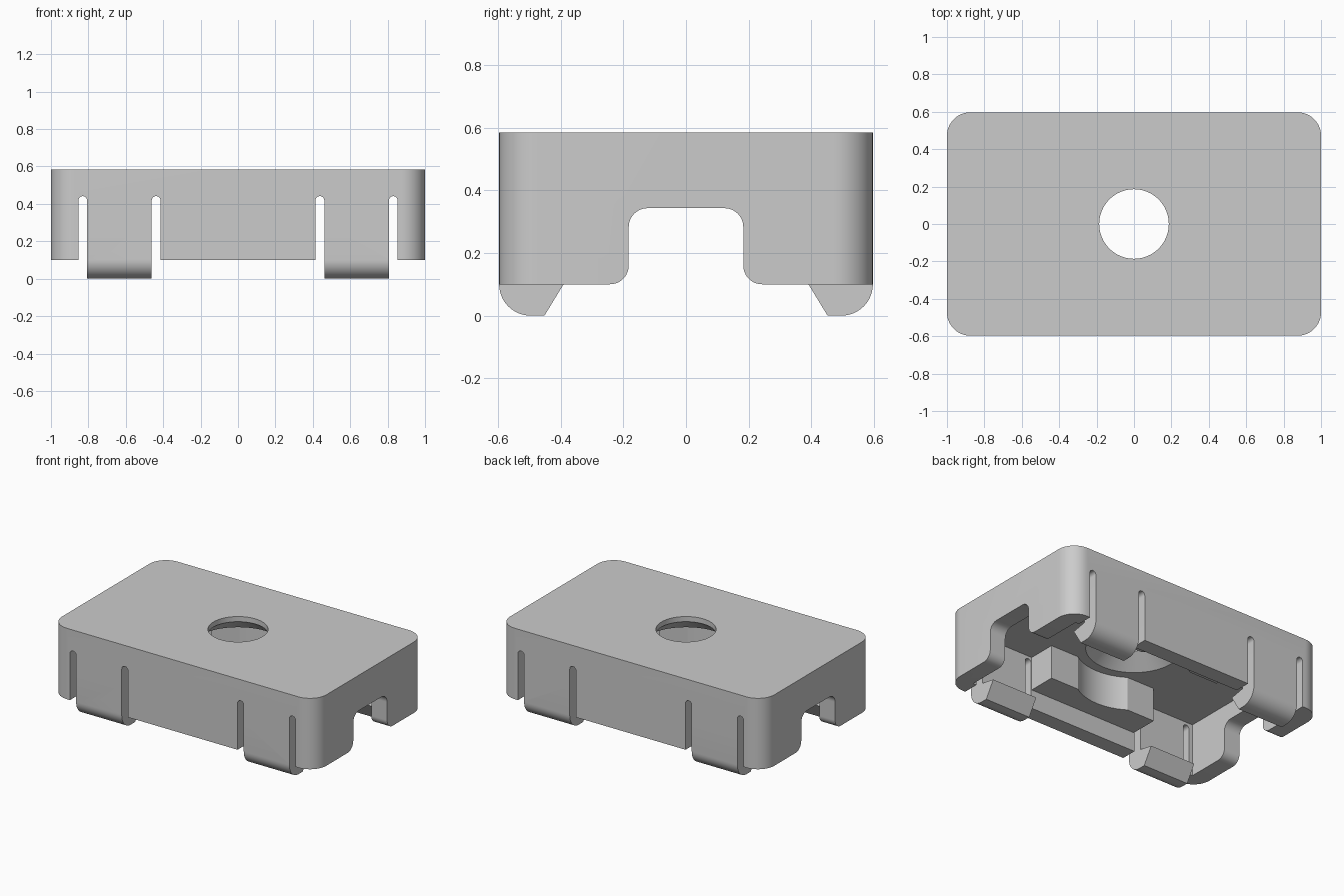
import bpy, bmesh
from math import cos, sin, radians

cube = bpy.data.objects.get("Cube")
if cube:
    bpy.data.objects.remove(cube, do_unlink=True)

grey = bpy.data.materials.new("plain_grey")
grey.use_nodes = True
GREY = (0.6, 0.6, 0.6, 1)
grey.diffuse_color = GREY
grey.node_tree.nodes["Principled BSDF"].inputs["Base Color"].default_value = GREY


def arc(cu, cv, r, start, end, steps=12):
    angles = [radians(start + (end - start) * i / steps) for i in range(steps + 1)]
    return [(cu + r * cos(a), cv + r * sin(a)) for a in angles]


def prism(name, profile, axis, low, high, taper=1.0):
    """Extrude a closed 2D profile along an axis, scaling its far end by taper."""
    place = {"x": lambda u, v, w: (w, u, v),
             "y": lambda u, v, w: (u, w, v),
             "z": lambda u, v, w: (u, v, w)}[axis]
    bm = bmesh.new()
    a = [bm.verts.new(place(u, v, low)) for u, v in profile]
    b = [bm.verts.new(place(u * taper, v * taper, high)) for u, v in profile]
    bm.faces.new(a)
    bm.faces.new(b)
    for i in range(len(a)):
        j = (i + 1) % len(a)
        bm.faces.new((a[i], a[j], b[j], b[i]))
    bmesh.ops.recalc_face_normals(bm, faces=bm.faces)
    mesh = bpy.data.meshes.new(name)
    bm.to_mesh(mesh)
    bm.free()
    mesh.materials.append(grey)
    obj = bpy.data.objects.new(name, mesh)
    bpy.context.collection.objects.link(obj)
    return obj


def rect(u0, u1, v0, v1):
    return [(u0, v0), (u1, v0), (u1, v1), (u0, v1)]


def combine(target, tool, operation):
    """Apply a boolean and discard the tool object."""
    mod = target.modifiers.new(operation.lower(), "BOOLEAN")
    mod.object, mod.operation, mod.solver = tool, operation, "EXACT"
    bpy.context.view_layer.objects.active = target
    bpy.ops.object.modifier_apply(modifier=mod.name)
    bpy.data.objects.remove(tool, do_unlink=True)


TOP, RIM, CEILING = 0.585, 0.1, 0.46
HALF_X, HALF_Y, CORNER = 1.0, 0.597, 0.125

# Rounded outer housing, hollowed from below
cx, cy = HALF_X - CORNER, HALF_Y - CORNER
outline = (arc(cx, cy, CORNER, 0, 90) + arc(-cx, cy, CORNER, 90, 180)
           + arc(-cx, -cy, CORNER, 180, 270) + arc(cx, -cy, CORNER, 270, 360))
cover = prism("clip_cover", outline, "z", RIM, TOP)
combine(cover, prism("cavity", rect(-0.88, 0.88, -0.49, 0.49), "z", -0.1, CEILING), "DIFFERENCE")

# Inner support blocks and hooked snap tabs on both long walls
for s in (-1, 1):
    block = rect(-0.41, 0.41, min(s * 0.3, s * 0.54), max(s * 0.3, s * 0.54))
    combine(cover, prism("support_block", block, "z", 0.23, 0.5), "UNION")
    hook = (arc(HALF_Y - 0.1, 0.1, 0.1, 0, -90)
            + [(0.452, 0), (0.385, 0.11), (0.49, 0.13), (0.49, 0.3), (HALF_Y, 0.3)])
    hook = [(s * y, z) for y, z in hook]
    for low, high in ((-0.83, -0.44), (0.44, 0.83)):
        combine(cover, prism("snap_tab", hook, "x", low, high), "UNION")

# Round-topped slots that free the tabs
SLOT = 0.0235
for x in (-0.83, -0.438, 0.438, 0.83):
    slot = arc(x, 0.418, SLOT, 0, 180) + [(x - SLOT, -0.1), (x + SLOT, -0.1)]
    combine(cover, prism("slot_cutter", slot, "y", -0.7, 0.7), "DIFFERENCE")

# Rounded cable notch through both end walls
right = arc(0.243, 0.16, 0.06, 270, 180) + arc(0.123, 0.283, 0.06, 0, 90)
left = [(-y, z) for y, z in reversed(right)]
notch = [(0.243, -0.1)] + right + left + [(-0.243, -0.1)]
combine(cover, prism("notch_cutter", notch, "x", -1.1, 1.1), "DIFFERENCE")

# Curved recess in the blocks, then a centre hole flaring out below
HOLE, FLARE = 0.186, 0.31
for radius, low, high, taper in ((0.36, -0.1, CEILING, 1),
                                 (HOLE, 0.3, 0.7, 1),
                                 (FLARE, 0.45, 0.55, HOLE / FLARE)):
    circle = arc(0, 0, radius, 0, 360, 64)[:-1]
    combine(cover, prism("bore_cutter", circle, "z", low, high, taper), "DIFFERENCE")

# Smooth the curves and keep the edges crisp
bpy.ops.object.select_all(action="DESELECT")
cover.select_set(True)
bpy.context.view_layer.objects.active = cover
bpy.ops.object.shade_smooth_by_angle(angle=radians(25))
